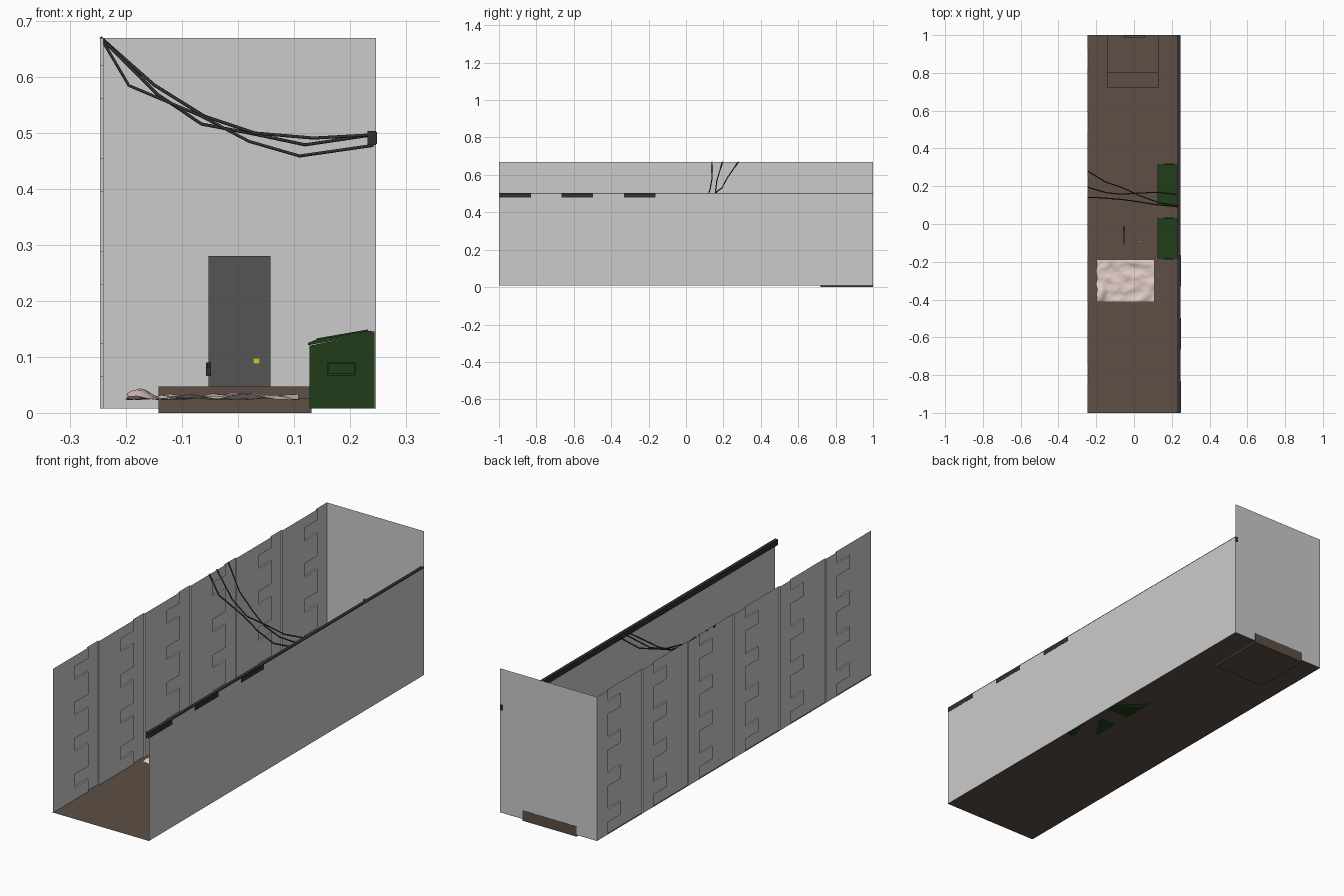
import bpy, bmesh, math
from mathutils import noise, Vector

if "Cube" in bpy.data.objects:
    bpy.data.objects.remove(bpy.data.objects["Cube"])


def material(name, rgb):
    m = bpy.data.materials.new(name)
    m.diffuse_color = (*rgb, 1)
    m.use_nodes = True
    m.node_tree.nodes["Principled BSDF"].inputs["Base Color"].default_value = m.diffuse_color
    return m


brown = material("brown", (0.11, 0.078, 0.058))
dark = material("dark_metal", (0.03, 0.03, 0.03))
door_grey = material("door_grey", (0.09, 0.09, 0.09))
green = material("green", (0.015, 0.045, 0.01))
pale = material("pale_cloth", (0.75, 0.6, 0.56))
yellow = material("yellow", (0.65, 0.55, 0.03))


def finish(name, bm, mat=None):
    bmesh.ops.remove_doubles(bm, verts=bm.verts, dist=1e-5)
    me = bpy.data.meshes.new(name)
    bm.to_mesh(me)
    bm.free()
    ob = bpy.data.objects.new(name, me)
    bpy.context.collection.objects.link(ob)
    if mat:
        me.materials.append(mat)
    return ob


def add_box(bm, x0, x1, y0, y1, z0, z1):
    r = bmesh.ops.create_cube(bm, size=1)
    for v in r["verts"]:
        v.co = ((x0 + x1) / 2 + v.co.x * (x1 - x0),
                (y0 + y1) / 2 + v.co.y * (y1 - y0),
                (z0 + z1) / 2 + v.co.z * (z1 - z0))


def boxes(name, dims, mat=None):
    bm = bmesh.new()
    for d in dims:
        add_box(bm, *d)
    return finish(name, bm, mat)


def quad(bm, *pts):
    return bm.faces.new([bm.verts.new(p) for p in pts])


def plane(name, pts, mat=None):
    bm = bmesh.new()
    quad(bm, *pts)
    return finish(name, bm, mat)


def extrude_y(name, profile, y0, y1, mat):
    bm = bmesh.new()
    f = bm.faces.new([bm.verts.new((x, y0, z)) for x, z in profile])
    r = bmesh.ops.extrude_face_region(bm, geom=[f])
    for v in r["geom"]:
        if isinstance(v, bmesh.types.BMVert):
            v.co.y = y1
    bmesh.ops.recalc_face_normals(bm, faces=bm.faces)
    return finish(name, bm, mat)


# Floor, back wall and low right wall
W, Z0, ZT = 0.247, 0.008, 0.67
plane("floor", [(-W, -1, Z0), (W, -1, Z0), (W, 1, Z0), (-W, 1, Z0)], brown)
plane("back_wall", [(-W, 0.999, Z0), (W, 0.999, Z0), (W, 0.999, ZT), (-W, 0.999, ZT)])
plane("right_wall", [(W, -1, Z0), (W, -1, 0.5), (W, 1, 0.5), (W, 1, Z0)])

# Tall left wall: 6 x 4 repeated bays with recessed windows and pilaster strips
bm = bmesh.new()
ys, zs = [-1.0], [Z0]
th = (ZT - Z0) / 4
for i in range(6):
    ys += [-1 + i / 3 + o for o in (0.16, 0.255, 1 / 3)]
for j in range(4):
    zs += [Z0 + j * th + o for o in (0.056, 0.116, th)]


def depth(i, j):
    recessed = i % 3 == 2 and i < 18 or (i % 3 == 1 and j % 3 == 1)
    return -W if recessed else -0.2405


for i in range(18):
    for j in range(12):
        x, a, b, c, d = depth(i, j), ys[i], ys[i + 1], zs[j], zs[j + 1]
        quad(bm, (x, a, c), (x, b, c), (x, b, d), (x, a, d))
        if i < 17 and depth(i + 1, j) != x:
            n = depth(i + 1, j)
            quad(bm, (x, b, c), (n, b, c), (n, b, d), (x, b, d))
        if j < 11 and depth(i, j + 1) != x:
            n = depth(i, j + 1)
            quad(bm, (x, a, d), (x, b, d), (n, b, d), (n, a, d))
finish("left_wall", bm)

# Coping along the right wall, with three outer plates
boxes("wall_coping", [(0.231, W - 0.0005, -1, 1, 0.479, 0.504)], dark)
boxes("coping_plates", [(W - 0.001, W + 0.001, y, y + 0.168, 0.48, 0.502)
                        for y in (-0.998, -0.665, -0.332)], dark)

# Door and its steps
boxes("door", [(-0.053, 0.058, 0.985, 0.998, 0.047, 0.28)], door_grey)
extra = [(0.72, 0), (1, 0), (1, 0.047), (0.8, 0.047), (0.8, 0.026), (0.72, 0.026)]
bm = bmesh.new()
f = bm.faces.new([bm.verts.new((-0.142, y, z)) for y, z in extra])
r = bmesh.ops.extrude_face_region(bm, geom=[f])
for v in r["geom"]:
    if isinstance(v, bmesh.types.BMVert):
        v.co.x = 0.131
bmesh.ops.recalc_face_normals(bm, faces=bm.faces)
finish("door_steps", bm, brown)

# Two dumpsters with sloped lids, lid ribs and end handles
for k, y in enumerate((-0.18, 0.104)):
    n = f"dumpster_{k + 1}_"
    e = y + 0.208
    extrude_y(n + "body", [(0.128, Z0), (0.244, Z0), (0.244, 0.143), (0.128, 0.12)],
              y, e, green)
    extrude_y(n + "lid", [(0.125, 0.121), (0.244, 0.142), (0.244, 0.145),
                          (0.232, 0.147), (0.14, 0.131), (0.125, 0.125)],
              y - 0.002, e + 0.002, green)
    for q in (0.3, 0.7):
        c = y + 0.208 * q
        extrude_y(n + "lid_rib", [(0.14, 0.13), (0.232, 0.146), (0.232, 0.149), (0.14, 0.133)],
                  c - 0.003, c + 0.003, green)
    boxes(n + "handles", [b for s, t in ((y - 0.007, y), (e, e + 0.007))
                          for b in ((0.16, 0.21, s, t, 0.066, 0.07),
                                    (0.16, 0.163, s, t, 0.066, 0.09),
                                    (0.207, 0.21, s, t, 0.066, 0.09),
                                    (0.16, 0.21, s, t, 0.087, 0.091))], green)

# Crumpled cloth on the ground
bm = bmesh.new()
bmesh.ops.create_grid(bm, x_segments=40, y_segments=28, size=0.5)
for v in bm.verts:
    x, y = -0.045 + v.co.x * 0.306, -0.3 + v.co.y * 0.225
    p = Vector((x * 16, y * 22, 0.3))
    h = 0.026 + 0.012 * max(-0.25, noise.noise(p)) + 0.004 * abs(noise.noise(p * 2.3))
    h += 0.016 * max(0, 1 - math.hypot(x + 0.172, (y + 0.36) * 0.6) / 0.035)
    edge = max(0, -v.co.x - 0.4) * 10
    x += 0.008 * edge * noise.noise(Vector((0, y * 30, 2)))
    v.co = (x, y, max(0.022, h))
cloth = finish("cloth", bm, pale)
for p in cloth.data.polygons:
    p.use_smooth = True

# Small loose items hovering above the ground
boxes("small_rod", [(-0.055, -0.051, -0.108, -0.035, 0.08, 0.087),
                    (-0.057, -0.048, -0.04, -0.012, 0.066, 0.09)], dark)
boxes("small_yellow_piece", [(0.027, 0.039, -0.097, -0.088, 0.087, 0.098)], yellow)

# Sagging cables between the walls
paths = [
    [(-0.245, 0.14, 0.67), (-0.195, 0.14, 0.585), (-0.065, 0.13, 0.53),
     (0.02, 0.118, 0.485), (0.11, 0.103, 0.459), (0.242, 0.09, 0.478)],
    [(-0.245, 0.28, 0.67), (-0.15, 0.222, 0.586), (-0.06, 0.192, 0.53),
     (0.03, 0.15, 0.5), (0.135, 0.112, 0.491), (0.242, 0.095, 0.497)],
    [(-0.245, 0.195, 0.67), (-0.145, 0.165, 0.57), (-0.065, 0.158, 0.516),
     (0.02, 0.163, 0.5), (0.12, 0.168, 0.479), (0.242, 0.155, 0.497)],
]
for k, pts in enumerate(paths):
    cu = bpy.data.curves.new(f"cable_{k + 1}", "CURVE")
    cu.dimensions = "3D"
    cu.bevel_depth = 0.003
    cu.bevel_resolution = 1
    cu.use_fill_caps = True
    sp = cu.splines.new("POLY")
    sp.points.add(len(pts) - 1)
    for q, co in zip(sp.points, pts):
        q.co = (*co, 1)
    cu.materials.append(dark)
    bpy.context.collection.objects.link(bpy.data.objects.new(f"cable_{k + 1}", cu))
